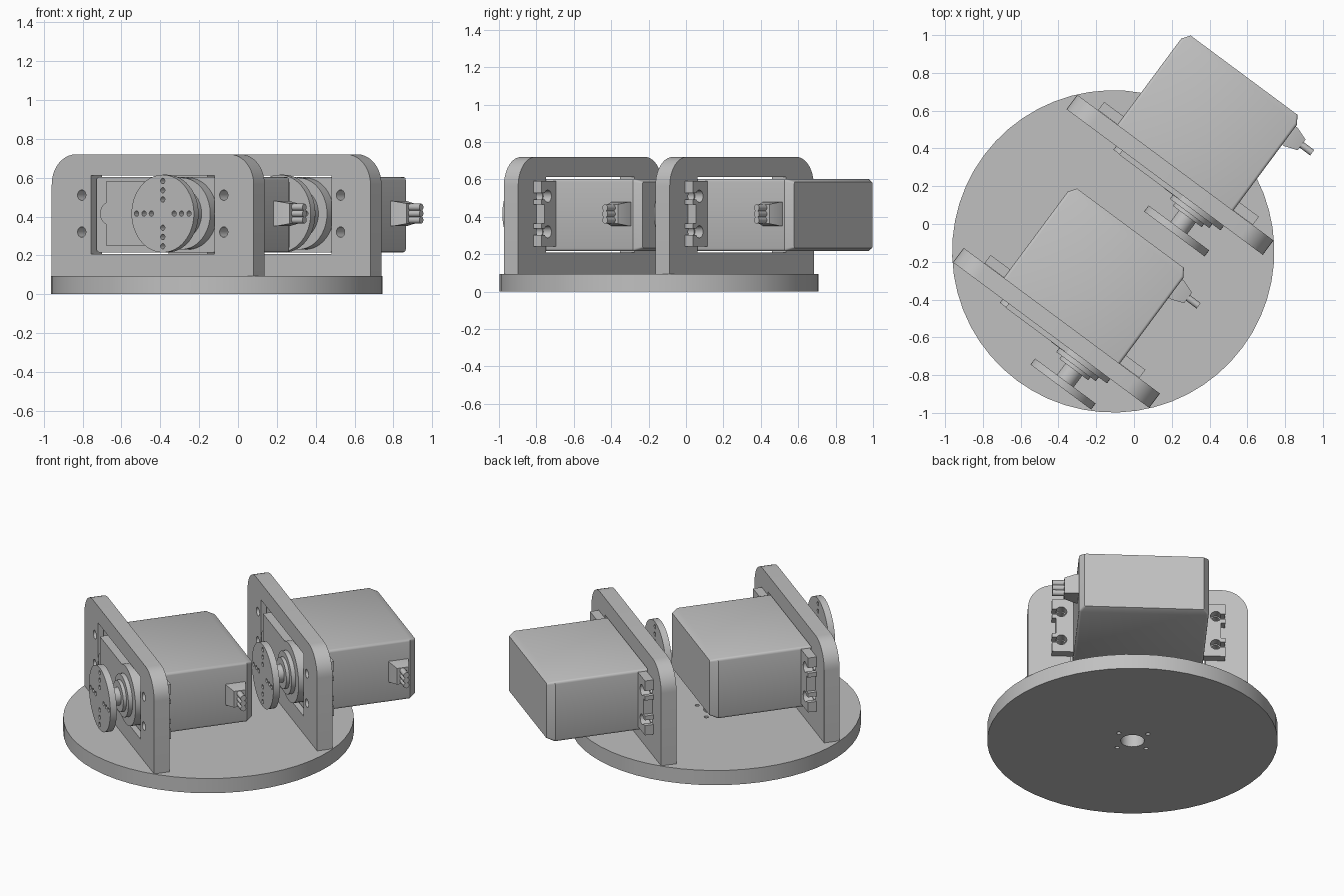
import bpy, bmesh
from math import sin, cos, pi, radians
from mathutils import Matrix, Vector

if "Cube" in bpy.data.objects:
    bpy.data.objects.remove(bpy.data.objects["Cube"])

grey = bpy.data.materials.new("plain_grey")
grey.use_nodes = True
grey.diffuse_color = (0.53, 0.53, 0.53, 1)
grey.node_tree.nodes["Principled BSDF"].inputs["Base Color"].default_value = grey.diffuse_color

parts = []
AXIS = 0.415                    # height of the output shaft


def add_mesh(name, mesh, frame):
    mesh.transform(frame)
    mesh.materials.clear()
    mesh.materials.append(grey)
    obj = bpy.data.objects.new(name, mesh)
    bpy.context.collection.objects.link(obj)
    parts.append(obj)


def arc(x, y, r, start, end, n):
    return [(x + r * cos(radians(start + (end - start) * i / n)),
             y + r * sin(radians(start + (end - start) * i / n))) for i in range(n + 1)]


def circle(x, y, r, n=24):
    return arc(x, y, r, 0, 360, n)[:-1]


def rect(x0, x1, y0, y1):
    return [(x0, y0), (x1, y0), (x1, y1), (x0, y1)]


def round_rect(x0, x1, y0, y1, r):
    return (arc(x1 - r, y0 + r, r, -90, 0, 3) + arc(x1 - r, y1 - r, r, 0, 90, 3)
            + arc(x0 + r, y1 - r, r, 90, 180, 3) + arc(x0 + r, y0 + r, r, 180, 270, 3))


def extrude(name, loops, d0, d1, frame):
    """Solid from flat outlines; inner outlines become holes."""
    curve = bpy.data.curves.new(name, "CURVE")
    curve.dimensions = "2D"
    curve.fill_mode = "BOTH"
    curve.extrude = abs(d1 - d0) / 2
    for loop in loops:
        spline = curve.splines.new("POLY")
        spline.points.add(len(loop) - 1)
        for point, (x, y) in zip(spline.points, loop):
            point.co = (x, y, 0, 1)
        spline.use_cyclic_u = True
    temp = bpy.data.objects.new(name + "_outline", curve)
    bpy.context.collection.objects.link(temp)
    bpy.context.view_layer.update()
    graph = bpy.context.evaluated_depsgraph_get()
    mesh = bpy.data.meshes.new_from_object(temp.evaluated_get(graph))
    bpy.data.objects.remove(temp)
    bm = bmesh.new()
    bm.from_mesh(mesh)
    bmesh.ops.remove_doubles(bm, verts=bm.verts, dist=0.0001)
    bmesh.ops.recalc_face_normals(bm, faces=bm.faces)
    bm.to_mesh(mesh)
    bm.free()
    add_mesh(name, mesh, frame @ Matrix.Translation((0, 0, (d0 + d1) / 2)))


def loft(name, rings, frame):
    """Closed skin through (outline, depth) rings."""
    bm = bmesh.new()
    rows = [[bm.verts.new((x, y, d)) for x, y in loop] for loop, d in rings]
    for a, b in zip(rows, rows[1:]):
        for i in range(len(a)):
            j = (i + 1) % len(a)
            bm.faces.new((a[i], a[j], b[j], b[i]))
    bm.faces.new(rows[0])
    bm.faces.new(rows[-1])
    bmesh.ops.recalc_face_normals(bm, faces=bm.faces)
    mesh = bpy.data.meshes.new(name)
    bm.to_mesh(mesh)
    bm.free()
    add_mesh(name, mesh, frame)


def ear_outline(side):
    """Mounting ear with two open keyhole slots and a notched edge."""
    pts = [(0.36, 0.24), (0.51, 0.24)]
    for z in (AXIS - 0.095, AXIS + 0.095):
        pts += [(0.51, z - 0.017)] + arc(0.455, z, 0.033, -31, -329, 14) + [(0.51, z + 0.017)]
        if z < AXIS:
            pts += [(0.51, 0.365), (0.485, 0.365), (0.485, 0.465), (0.51, 0.465)]
    pts += [(0.51, 0.592), (0.36, 0.592)]
    return [(side * x, y) for x, y in pts]


# Round base with a centre hole and four screw holes
turn = Matrix.Translation((-0.11, -0.145, 0)) @ Matrix.Rotation(radians(-36.57), 4, "Z")
screws = [circle(sx * 0.085, sy * 0.085, 0.013, 12) for sx in (-1, 1) for sy in (-1, 1)]
extrude("base_disc", [circle(0, 0, 0.853, 56), circle(0, 0, 0.07)] + screws, 0, 0.095, turn)


def motor_unit(tag, y):
    # Face frame: x along the bracket, y up, z out of the bracket's front
    face = turn @ Matrix.Translation((0, y, 0)) @ Matrix.Rotation(pi / 2, 4, "X")

    # Upright bracket with rounded top, window and screw holes
    outline = ([(-0.647, 0.095), (0.647, 0.095)] + arc(0.492, 0.565, 0.155, 0, 90, 10)
               + arc(-0.492, 0.565, 0.155, 90, 180, 10))
    holes = [circle(sx * 0.455, AXIS + sz * 0.095, 0.027, 16) for sx in (-1, 1) for sz in (-1, 1)]
    extrude(tag + "_bracket", [outline, rect(-0.397, 0.397, 0.208, 0.612)] + holes, -0.095, 0, face)

    # Motor case with a tapered back
    case = round_rect(-0.382, 0.382, 0.216, 0.603, 0.015)
    back = round_rect(-0.352, 0.352, 0.232, 0.587, 0.01)
    loft(tag + "_motor_case", [(case, -0.03), (case, -0.662), (back, -0.705)], face)
    extrude(tag + "_mounting_ears", [ear_outline(1), ear_outline(-1)], -0.15, -0.096, face)

    # Raised gear cover and stepped output shaft
    extrude(tag + "_gear_cover", [rect(-0.28, 0.2, 0.25, 0.58)], -0.04, 0.027, face)
    extrude(tag + "_cover_bump", [circle(-0.262, AXIS, 0.058)], -0.04, 0.024, face)
    cx = 0.205
    for name, r, d0, d1 in (("gear_housing", 0.185, -0.04, 0.029), ("shaft_collar", 0.13, 0.02, 0.055),
                            ("shaft_step", 0.095, 0.05, 0.075), ("shaft", 0.055, 0.07, 0.16)):
        extrude(tag + "_" + name, [circle(cx, AXIS, r, 40)], d0, d1, face)

    # Round horn with a cross of small holes
    cross = [circle(cx + r * dx, AXIS + r * dz, 0.014, 12)
             for r in (0.073, 0.12, 0.168) for dx, dz in ((1, 0), (-1, 0), (0, 1), (0, -1))]
    extrude(tag + "_horn", [circle(cx, AXIS, 0.2, 48)] + cross, 0.15, 0.19, face)

    # Cable plug on the side: tapered block with three wire stubs
    plug = face @ Matrix.Translation((0, AXIS, -0.59)) @ Matrix.Rotation(pi / 2, 4, "Y")
    loft(tag + "_cable_plug", [(rect(-0.06, 0.06, -0.065, 0.065), 0.37),
                               (rect(-0.06, 0.06, -0.065, 0.065), 0.395),
                               (rect(-0.035, 0.035, -0.052, 0.052), 0.465)], plug)
    for i in (-1, 0, 1):
        extrude(tag + "_wire_stub", [circle(0, i * 0.033, 0.018, 12)], 0.45, 0.535, plug)


motor_unit("front", -0.552)
motor_unit("rear", 0.457)

# Soft curves, sharp edges
bpy.ops.object.select_all(action="DESELECT")
for obj in parts:
    obj.select_set(True)
bpy.context.view_layer.objects.active = parts[0]
bpy.ops.object.shade_smooth_by_angle(angle=radians(31))
